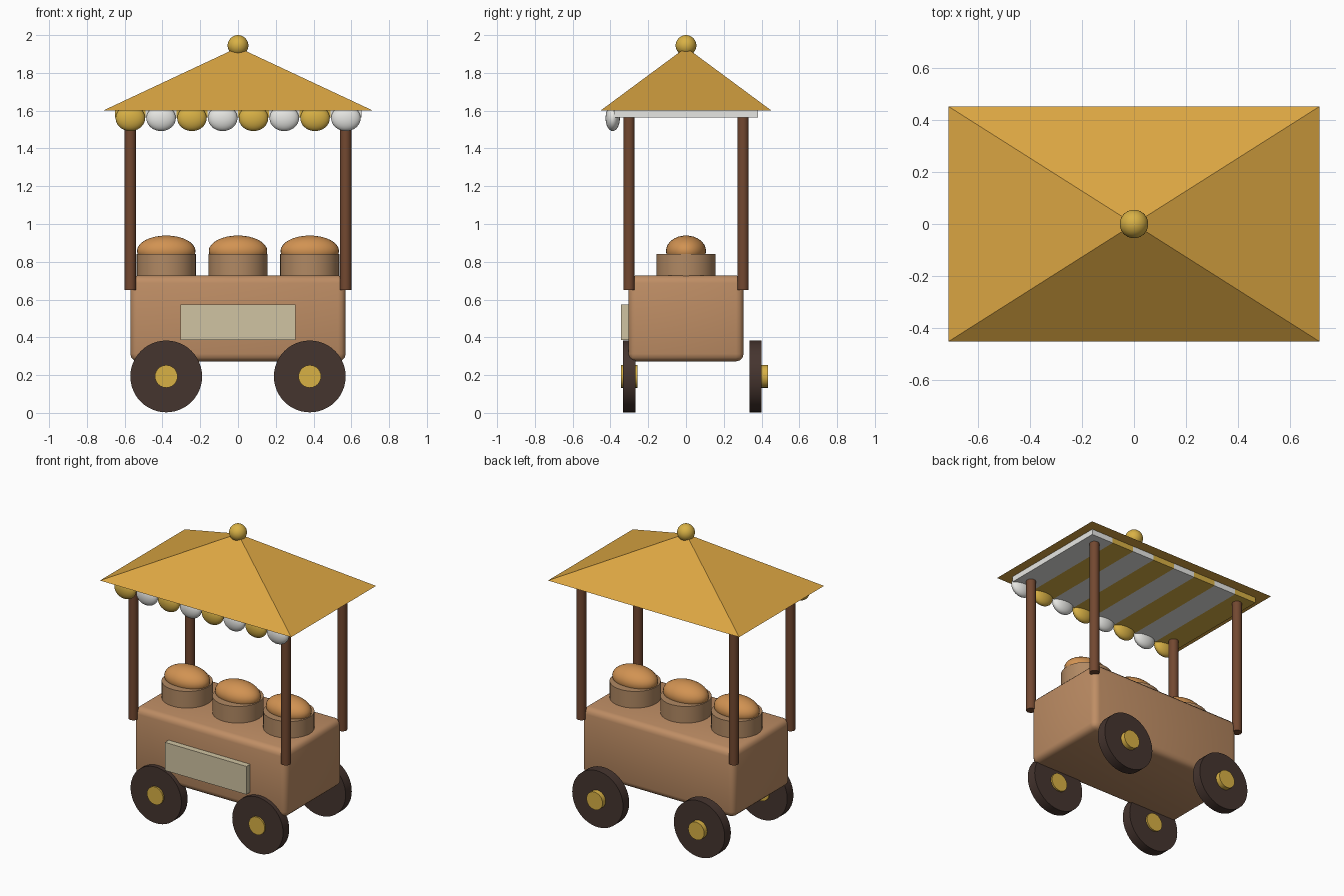
import bpy, bmesh
from math import radians
from mathutils import Matrix

cube = bpy.data.objects.get("Cube")
if cube:
    bpy.data.objects.remove(cube, do_unlink=True)


def material(name, rgb):
    m = bpy.data.materials.new(name)
    m.use_nodes = True
    m.diffuse_color = (*rgb, 1)
    bsdf = m.node_tree.nodes["Principled BSDF"]
    bsdf.inputs["Base Color"].default_value = (*rgb, 1)
    bsdf.inputs["Roughness"].default_value = 0.7
    return m


tan_wood = material("tan wood", (0.52, 0.27, 0.13))
basket_brown = material("basket brown", (0.44, 0.25, 0.125))
bun_orange = material("bun orange", (0.64, 0.29, 0.085))
post_brown = material("post brown", (0.17, 0.065, 0.03))
wheel_dark = material("wheel dark", (0.06, 0.035, 0.028))
gold = material("gold", (0.69, 0.44, 0.06))
roof_amber = material("roof amber", (0.71, 0.38, 0.055))
white = material("white", (0.8, 0.8, 0.77))
sign_cream = material("sign cream", (0.63, 0.55, 0.36))


def finish(name, mat, angle=None):
    ob = bpy.context.object
    ob.name = name
    ob.data.materials.append(mat)
    if angle:
        bpy.ops.object.shade_smooth_by_angle(angle=radians(angle))
    return ob


def box(name, mat, loc, size):
    bpy.ops.mesh.primitive_cube_add(size=1, location=loc)
    ob = finish(name, mat)
    ob.data.transform(Matrix.Diagonal((*size, 1)))
    return ob


def cylinder(name, mat, loc, radius, depth, tilt=0, sides=32):
    bpy.ops.mesh.primitive_cylinder_add(vertices=sides, radius=radius, depth=depth,
                                        location=loc, rotation=(tilt, 0, 0))
    return finish(name, mat, 40)


def ball(name, mat, loc, radii):
    bpy.ops.mesh.primitive_uv_sphere_add(segments=32, ring_count=16, radius=1, location=loc)
    ob = finish(name, mat, 60)
    ob.data.transform(Matrix.Diagonal((*radii, 1)))
    return ob


# Cart body with softly rounded edges
body = box("cart_body", tan_wood, (0, 0, 0.5), (1.14, 0.61, 0.455))
bevel = body.modifiers.new("rounded_edges", 'BEVEL')
bevel.width = 0.04
bevel.segments = 3
for face in body.data.polygons:
    face.use_smooth = True

# Sign board on the front
box("sign_board", sign_cream, (0, -0.32, 0.48), (0.61, 0.05, 0.19))

# Wheels and hubs
for side, x in (("right", -0.38), ("left", 0.38)):
    for end, wheel_y, hub_y in (("front", -0.3, -0.3), ("back", 0.368, 0.39)):
        cylinder(f"{end}_{side}_wheel", wheel_dark, (x, wheel_y, 0.193), 0.19, 0.066, radians(90), 48)
        cylinder(f"{end}_{side}_hub", gold, (x, hub_y, 0.193), 0.06, 0.088, radians(90), 24)

# Corner posts
for side, x in (("right", -0.57), ("left", 0.57)):
    for end, y in (("front", -0.302), ("back", 0.302)):
        cylinder(f"{end}_{side}_post", post_brown, (x, y, 1.11), 0.03, 0.92, sides=24)

# Baskets with buns
for i, x in enumerate((-0.38, 0, 0.38), 1):
    cylinder(f"basket_{i}", basket_brown, (x, 0, 0.775), 0.157, 0.13)
    ball(f"bun_{i}", bun_orange, (x, 0, 0.857), (0.155, 0.106, 0.082))

# Canopy stripes, with a scallop hanging from the front of each
for i in range(8):
    x = -0.57 + i * 0.163
    mat = white if i % 2 else gold
    box(f"canopy_stripe_{i + 1}", mat, (x, 0, 1.582), (0.163, 0.76, 0.038))
    ball(f"canopy_scallop_{i + 1}", mat, (x, -0.388, 1.56), (0.078, 0.038, 0.068))

# Pyramid roof
bm = bmesh.new()
base = [bm.verts.new((x, y, 1.6)) for x, y in
        ((-0.715, -0.453), (0.715, -0.453), (0.715, 0.453), (-0.715, 0.453))]
apex = bm.verts.new((0, 0, 1.935))
bm.faces.new(base[::-1])
for i in range(4):
    bm.faces.new((base[i], base[(i + 1) % 4], apex))
mesh = bpy.data.meshes.new("roof")
bm.to_mesh(mesh)
bm.free()
mesh.materials.append(roof_amber)
bpy.context.collection.objects.link(bpy.data.objects.new("roof", mesh))

# Finial
ball("roof_finial", gold, (0, 0, 1.945), (0.055, 0.055, 0.055))
